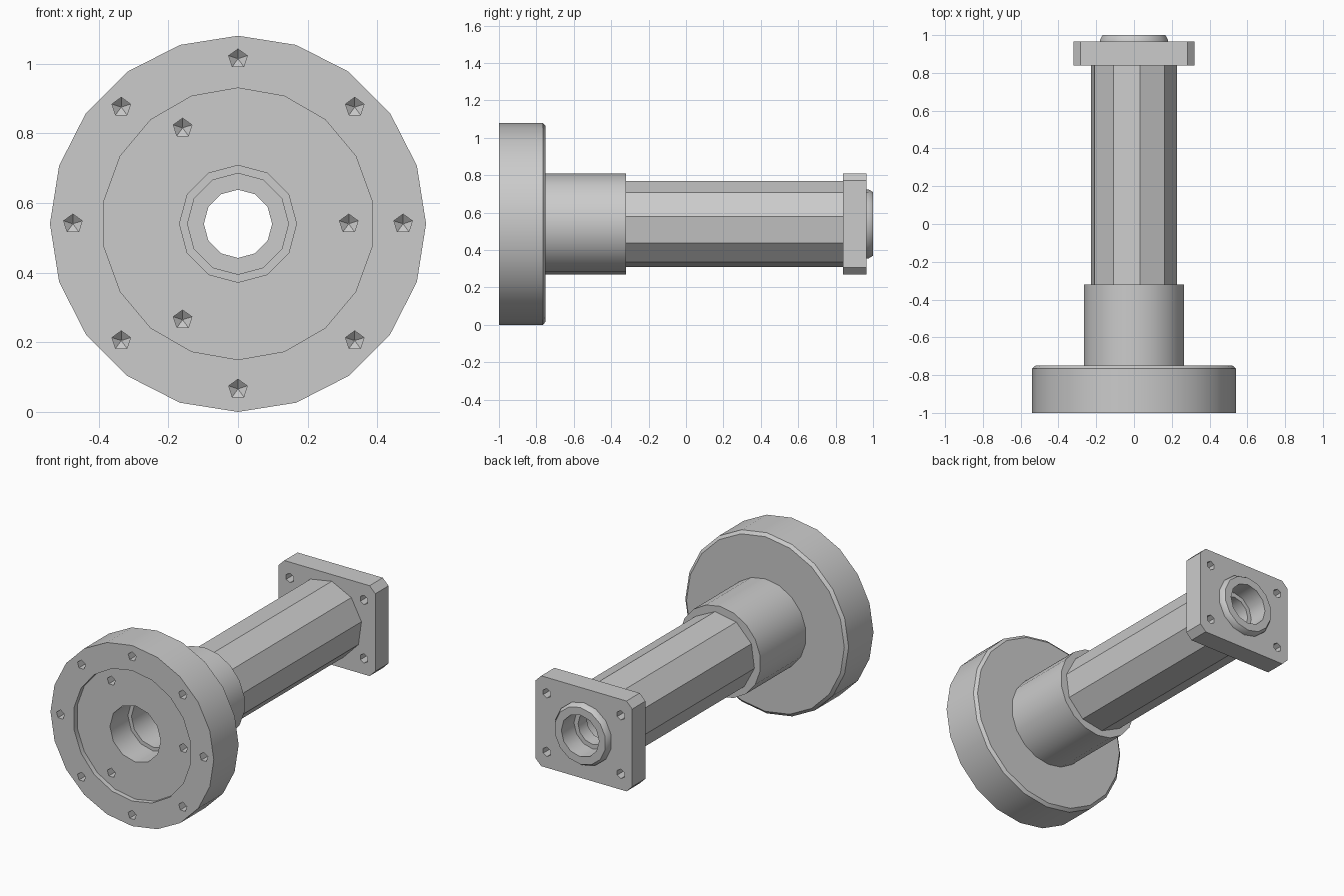
import bpy, bmesh, math
from mathutils import Vector

AXIS_Z = 0.54

if "Cube" in bpy.data.objects:
    bpy.data.objects.remove(bpy.data.objects["Cube"], do_unlink=True)

grey = bpy.data.materials.new("machined grey")
grey.use_nodes = True
colour = (0.6, 0.6, 0.6, 1)
grey.diffuse_color = colour
grey.node_tree.nodes["Principled BSDF"].inputs["Base Color"].default_value = colour


def finish(name, bm):
    bmesh.ops.recalc_face_normals(bm, faces=bm.faces)
    mesh = bpy.data.meshes.new(name)
    bm.to_mesh(mesh)
    bm.free()
    mesh.materials.append(grey)
    obj = bpy.data.objects.new(name, mesh)
    bpy.context.collection.objects.link(obj)
    return obj


def turned(name, profile, sides, x=0, z=0, phase=90, bm=None):
    """Solid turned about the y direction from (radius, y) pairs."""
    own = bm is None
    bm = bm or bmesh.new()
    rings = []
    for r, y in profile:
        ring = []
        for i in range(sides):
            a = math.radians(phase) + math.tau * i / sides
            ring.append(bm.verts.new((x + r * math.cos(a), y, AXIS_Z + z + r * math.sin(a))))
        rings.append(ring)
    for a, b in zip(rings, rings[1:]):
        for i in range(sides):
            j = (i + 1) % sides
            bm.faces.new((a[i], a[j], b[j], b[i]))
    bm.faces.new(rings[0])
    bm.faces.new(rings[-1])
    return finish(name, bm) if own else bm


def drilled(name, spots, profile, sides):
    bm = bmesh.new()
    for x, z in spots:
        turned(name, profile, sides, x, z, bm=bm)
    return finish(name, bm)


def circle(count, radius):
    return [(radius * math.cos(math.tau * i / count), radius * math.sin(math.tau * i / count))
            for i in range(count)]


def cut(obj, cutters):
    for c in cutters:
        mod = obj.modifiers.new(c.name, 'BOOLEAN')
        mod.operation = 'DIFFERENCE'
        mod.solver = 'EXACT'
        mod.object = c


# Turned outer parts
flange = turned("flange", [(0.54, -1), (0.54, -0.765), (0.522, -0.75)], 20)
collar = turned("collar", [(0.27, -0.76), (0.27, -0.32)], 18)
tube = turned("tube", [(0.232, -0.33), (0.232, 0.85)], 10, phase=10)
boss = turned("end_boss", [(0.185, 0.95), (0.185, 0.975), (0.17, 1)], 14)

# Rectangular end plate with chamfered corners
bm = bmesh.new()
bmesh.ops.create_cube(bm, size=1)
for v in bm.verts:
    v.co = Vector((v.co.x * 0.64, 0.9025 + v.co.y * 0.125, AXIS_Z + v.co.z * 0.54))
corners = [e for e in bm.edges if abs(e.verts[0].co.y - e.verts[1].co.y) > 0.1]
bmesh.ops.bevel(bm, geom=corners, offset=0.038, segments=1, affect='EDGES')
plate = finish("end_plate", bm)

# Cutters: stepped bore, face recess, blind flange holes, plate holes
bore = turned("bore_cutter", [(0.168, -1.1), (0.168, -0.8), (0.145, -0.8), (0.145, 0.8),
                              (0.098, 0.8), (0.098, 0.88), (0.125, 0.88), (0.125, 1.1)], 12)
recess = turned("recess_cutter", [(0.39, -1.1), (0.39, -0.97)], 18)
blind = [(0.028, -1.1), (0.028, -0.88), (0.002, -0.86)]
rim_holes = drilled("rim_hole_cutter", circle(8, 0.474), blind, 5)
face_holes = drilled("face_hole_cutter", circle(3, 0.318), blind, 5)
plate_holes = drilled("plate_hole_cutter",
                      [(sx * 0.245, sz * 0.175) for sx in (-1, 1) for sz in (-1, 1)],
                      [(0.028, 0.8), (0.028, 1.1)], 6)

cut(flange, [bore, recess, rim_holes, face_holes])
cut(plate, [bore, plate_holes])
for part in (collar, tube, boss):
    cut(part, [bore])

# Apply the cuts, then drop the cutters
parts = [flange, collar, tube, boss, plate]
graph = bpy.context.evaluated_depsgraph_get()
for part in parts:
    mesh = bpy.data.meshes.new_from_object(part.evaluated_get(graph))
    part.modifiers.clear()
    part.data = mesh
    mesh.name = part.name
    mesh.materials.clear()
    mesh.materials.append(grey)
for helper in (bore, recess, rim_holes, face_holes, plate_holes):
    bpy.data.objects.remove(helper, do_unlink=True)

# Smooth the round walls, keep the edges crisp
bpy.ops.object.select_all(action='DESELECT')
for part in parts:
    part.select_set(True)
bpy.context.view_layer.objects.active = flange
bpy.ops.object.shade_smooth_by_angle(angle=math.radians(31))
